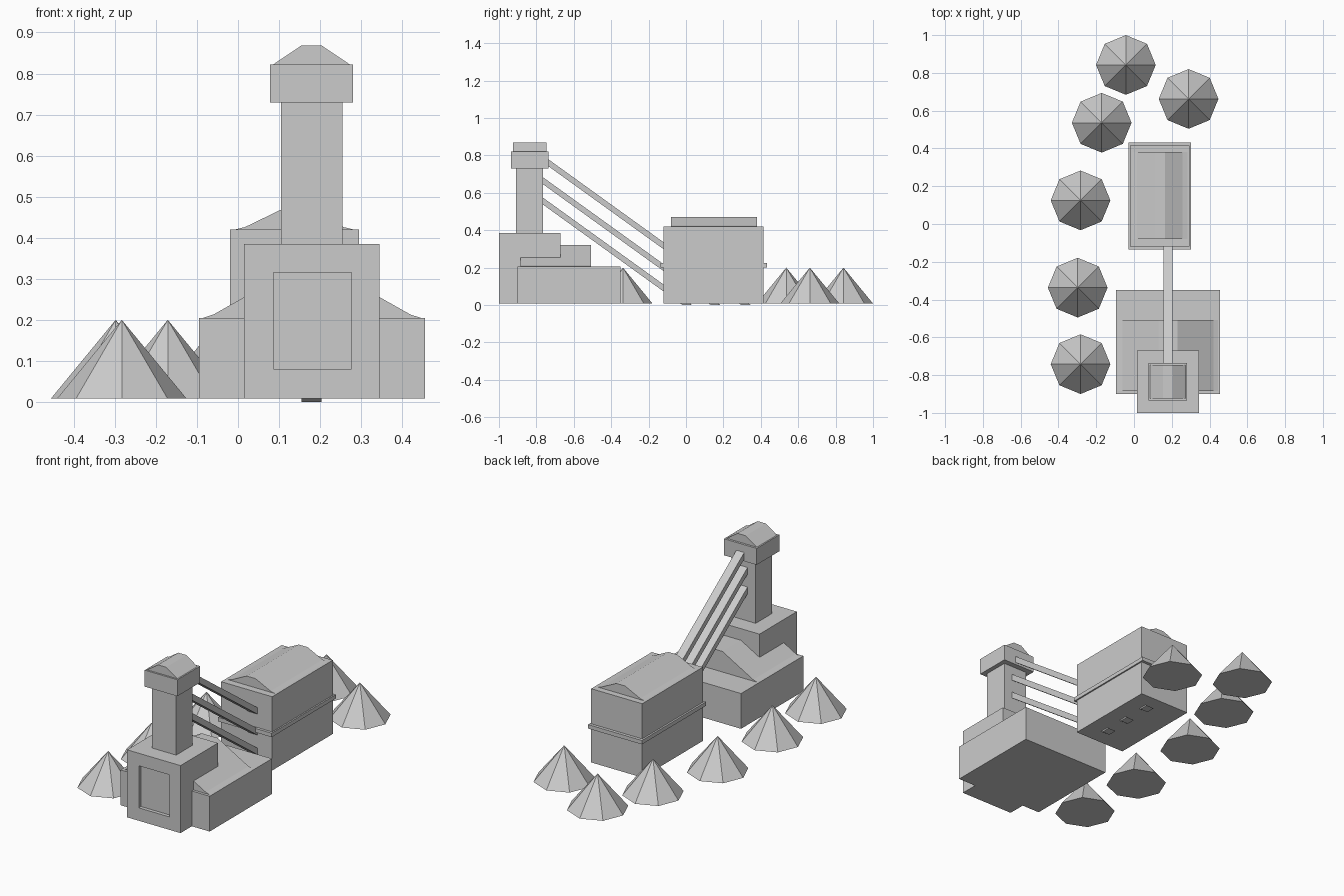
import bpy

if "Cube" in bpy.data.objects:
    bpy.data.objects.remove(bpy.data.objects["Cube"])

Z0 = 0.008  # buildings sit just above the lowest beam tips


def mesh(name, verts, faces):
    me = bpy.data.meshes.new(name)
    me.from_pydata(verts, [], faces)
    ob = bpy.data.objects.new(name, me)
    bpy.context.collection.objects.link(ob)
    return ob


def prism(name, profile, axis, a, b):
    """Extrude a closed 2D profile along x (y,z profile) or y (x,z profile)."""
    n = len(profile)
    place = (lambda p, t: (t, p[0], p[1])) if axis == 'x' else (lambda p, t: (p[0], t, p[1]))
    verts = [place(p, t) for t in (a, b) for p in profile]
    faces = [tuple(range(n)), tuple(range(2 * n - 1, n - 1, -1))]
    faces += [(i, i + n, (i + 1) % n + n, (i + 1) % n) for i in range(n)]
    ob = mesh(name, verts, faces)
    if axis == 'x':
        ob.data.flip_normals()
    return ob


def box(name, x, y, z):
    return prism(name, [(x[0], z[0]), (x[1], z[0]), (x[1], z[1]), (x[0], z[1])], 'y', *y)


def arch_roof(name, cx, half, flare, top, y, z0, z1, lip):
    pts = [(half, z0), (half - flare, z0 + lip), (top, z1)]
    prof = [(cx + px, z) for px, z in pts] + [(cx - px, z) for px, z in reversed(pts)]
    return prism(name, prof, 'y', *y)


# Rear hall with belt and roof
box("rear_hall", (-0.02, 0.295), (-0.12, 0.415), (Z0, 0.42))
box("rear_hall_belt", (-0.03, 0.303), (-0.135, 0.432), (0.202, 0.224))
arch_roof("rear_hall_roof", 0.137, 0.145, 0.025, 0.027, (-0.08, 0.38), 0.42, 0.471, 0.006)

# Wide main hall with roof
box("main_hall", (-0.095, 0.455), (-0.90, -0.35), (Z0, 0.205))
arch_roof("main_hall_roof", 0.18, 0.265, 0.025, 0.05, (-0.885, -0.507), 0.205, 0.32, 0.008)

# Front block with recessed doorway
front = box("front_block", (0.015, 0.345), (-1.0, -0.67), (Z0, 0.385))
cutter = box("doorway_cutter", (0.087, 0.276), (-1.05, -0.98), (0.08, 0.315))
cutter.hide_render = True
cutter.hide_viewport = True
cut = front.modifiers.new("doorway", 'BOOLEAN')
cut.operation = 'DIFFERENCE'
cut.solver = 'EXACT'
cut.object = cutter

# Tower
box("tower_shaft", (0.105, 0.255), (-0.91, -0.765), (0.38, 0.735))
box("tower_cap", (0.078, 0.28), (-0.935, -0.735), (0.73, 0.822))
arch_roof("tower_roof", 0.179, 0.093, 0.004, 0.025, (-0.925, -0.747), 0.822, 0.868, 0.003)

# Sloping beams running from the tower down through the rear hall
SLOPE = 0.72
for i, top_z in enumerate((0.336, 0.219, 0.110)):  # top height where they meet the hall
    def z_at(y, t=top_z):
        return t - SLOPE * (y + 0.12)
    low = top_z / SLOPE - 0.12
    thick = 0.037
    y0 = -0.80
    prism(f"beam_{i + 1}",
          [(y0, z_at(y0) - thick), (low - thick / SLOPE, 0.0), (low, 0.0), (y0, z_at(y0))],
          'x', 0.155, 0.203)

# Eight-sided conical heaps
heaps = [(-0.043, 0.842), (0.289, 0.662), (-0.171, 0.536),
         (-0.283, 0.125), (-0.298, -0.337), (-0.283, -0.742)]
for i, (x, y) in enumerate(heaps):
    bpy.ops.mesh.primitive_cone_add(vertices=8, radius1=0.158, radius2=0, depth=0.192,
                                    location=(x, y, Z0 + 0.096))
    bpy.context.object.name = f"cone_heap_{i + 1}"
